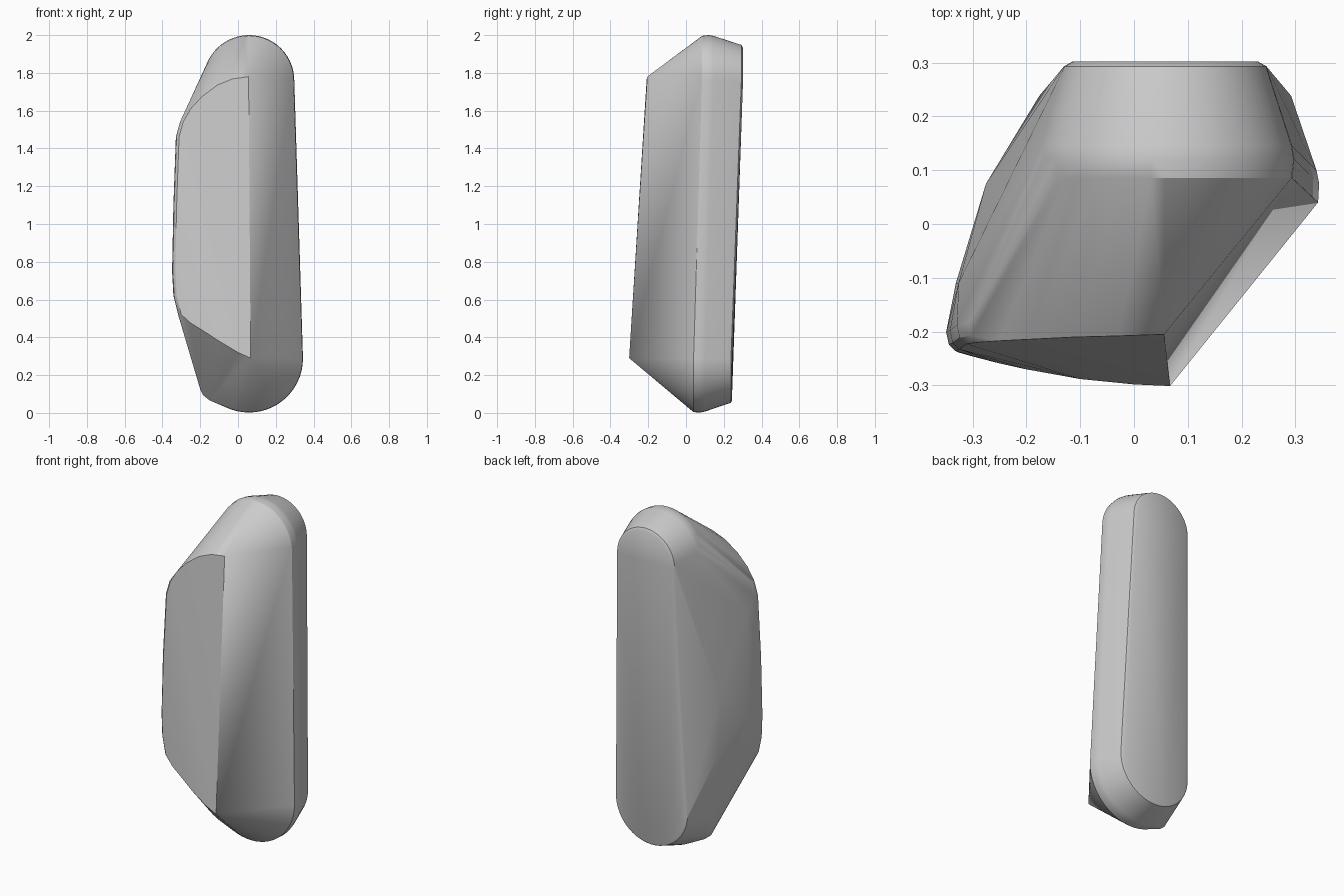
import bpy, bmesh, math
from mathutils import Vector

if "Cube" in bpy.data.objects:
    bpy.data.objects.remove(bpy.data.objects["Cube"])

CX, Z_TOP, Z_BOT = 0.058, 1.76, 0.288   # stadium axis and arc centres


def stadium(r_top, r_bot, y_top, y_bot, n=28):
    """Tapered capsule outline standing in a plane that leans from y_bot to y_top."""
    pts = []
    for i in range(n + 1):
        a = math.pi * i / n
        pts.append((CX + r_top * math.cos(a), y_top, Z_TOP + r_top * math.sin(a)))
        pts.append((CX - r_bot * math.cos(a), y_bot, Z_BOT - r_bot * math.sin(a)))
    return pts


points = []
# back plate with a small bevel
points += stadium(0.172, 0.222, 0.302, 0.243)
points += stadium(0.188, 0.234, 0.293, 0.238)
# widest band around the body
points += stadium(0.236, 0.281, 0.145, 0.100)
points += stadium(0.240, 0.286, 0.120, 0.075)
points += stadium(0.236, 0.284, 0.085, 0.040)

# front ridge
points += [(0.056, -0.205, 1.78), (0.067, -0.301, 0.29)]

# bulging left front edge: upper curve, side, lower curve (x, y, z)
front_edge = [
    (-0.03, -0.208, 1.768), (-0.11, -0.210, 1.735), (-0.19, -0.214, 1.675),
    (-0.25, -0.217, 1.61), (-0.29, -0.220, 1.54), (-0.312, -0.223, 1.46),
    (-0.325, -0.233, 1.1), (-0.332, -0.236, 0.75), (-0.325, -0.239, 0.62),
    (-0.300, -0.246, 0.52), (-0.25, -0.259, 0.475), (-0.2, -0.270, 0.445),
    (-0.1, -0.288, 0.38), (0.0, -0.298, 0.32)]
points += front_edge
for x, y, z in front_edge[4:10]:
    points += [(x - 0.012, y + 0.012, z), (x - 0.017, y + 0.035, z)]
# left flank crease and lower left corner
points += [(-0.326, -0.11, 1.40), (-0.331, -0.11, 0.8),
           (-0.275, 0.075, 0.95), (-0.262, 0.075, 0.6),
           (-0.200, 0.03, 0.125), (-0.186, 0.03, 0.095), (-0.15, 0.04, 0.066)]

# body: skin stretched over the outlines
bm = bmesh.new()
for p in points:
    bm.verts.new(Vector(p))
res = bmesh.ops.convex_hull(bm, input=bm.verts[:], use_existing_faces=False)
loose = [v for v in bm.verts if not v.link_faces]
bmesh.ops.delete(bm, geom=loose, context='VERTS')
bmesh.ops.dissolve_limit(bm, angle_limit=math.radians(0.6), verts=bm.verts[:], edges=bm.edges[:])
bmesh.ops.recalc_face_normals(bm, faces=bm.faces[:])
mesh = bpy.data.meshes.new("body")
bm.to_mesh(mesh)
bm.free()

body = bpy.data.objects.new("body", mesh)
bpy.context.collection.objects.link(body)
grey = bpy.data.materials.new("light grey")
grey.diffuse_color = (0.6, 0.6, 0.6, 1)
grey.use_nodes = True
grey.node_tree.nodes["Principled BSDF"].inputs["Base Color"].default_value = grey.diffuse_color
mesh.materials.append(grey)

bpy.context.view_layer.objects.active = body
body.select_set(True)
bpy.ops.object.shade_smooth_by_angle(angle=math.radians(30))
